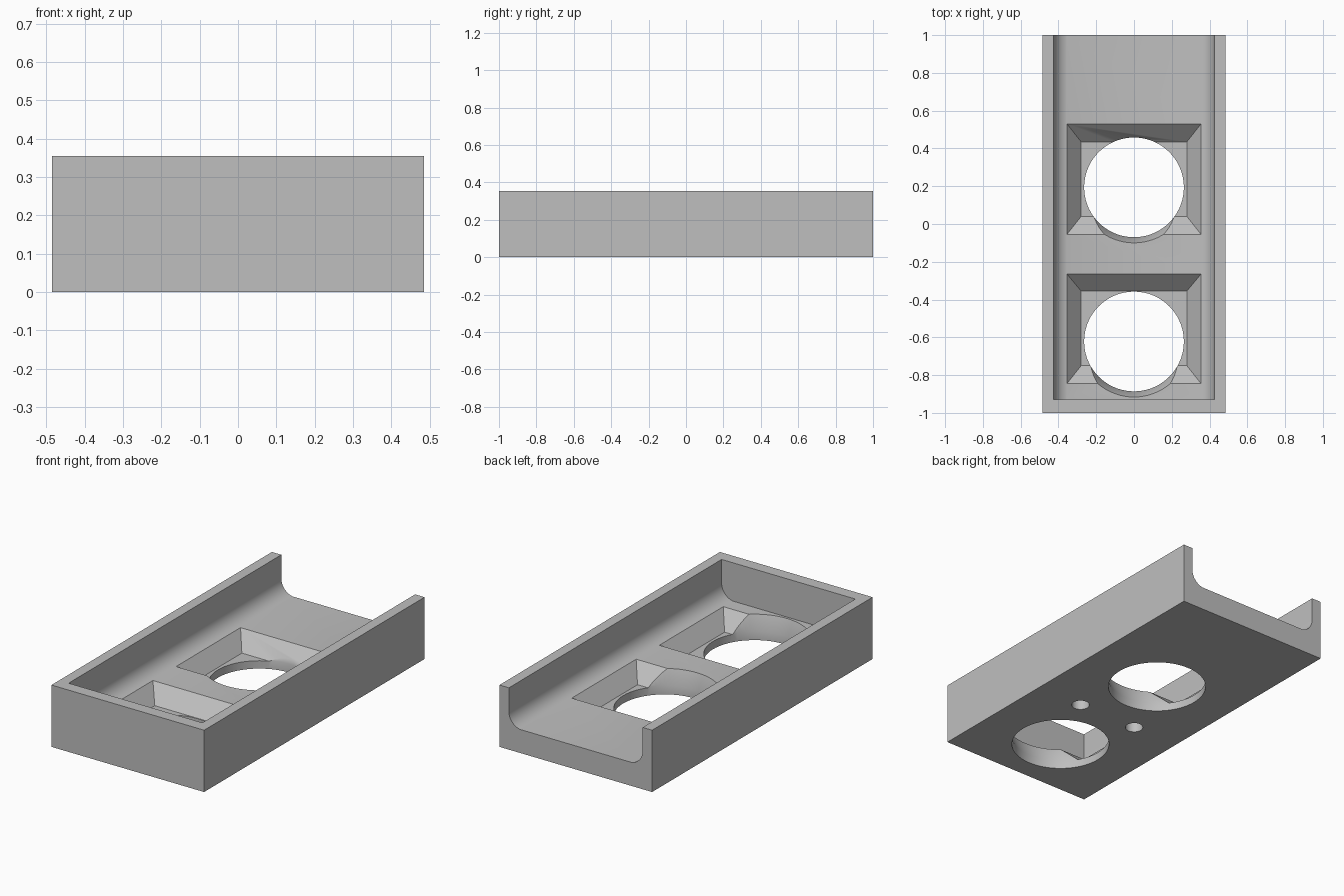
import bpy, bmesh, math

cube = bpy.data.objects.get("Cube")
if cube:
    bpy.data.objects.remove(cube, do_unlink=True)

HALF_W, HEIGHT = 0.485, 0.355
FLOOR, POCKET = 0.135, 0.045

grey = bpy.data.materials.new("plain grey")
grey.use_nodes = True
colour = (0.52, 0.52, 0.52, 1)
grey.diffuse_color = colour
grey.node_tree.nodes["Principled BSDF"].inputs["Base Color"].default_value = colour


def loft(name, rings):
    """Solid skinned through a list of equal-length rings, capped at both ends."""
    bm = bmesh.new()
    loops = [[bm.verts.new(p) for p in ring] for ring in rings]
    for a, b in zip(loops, loops[1:]):
        for i in range(len(a)):
            j = (i + 1) % len(a)
            bm.faces.new((a[i], a[j], b[j], b[i]))
    bm.faces.new(loops[0][::-1])
    bm.faces.new(loops[-1])
    bmesh.ops.recalc_face_normals(bm, faces=bm.faces)
    mesh = bpy.data.meshes.new(name)
    bm.to_mesh(mesh)
    bm.free()
    mesh.materials.append(grey)
    obj = bpy.data.objects.new(name, mesh)
    bpy.context.collection.objects.link(obj)
    return obj


def rect(x, y0, y1, z):
    return [(-x, y0, z), (x, y0, z), (x, y1, z), (-x, y1, z)]


def circle(cx, cy, r, z, n):
    return [(cx + r * math.cos(math.tau * i / n),
             cy + r * math.sin(math.tau * i / n), z) for i in range(n)]


# Solid block
tray = loft("tray", [rect(HALF_W, -1, 1, 0), rect(HALF_W, -1, 1, HEIGHT)])
cutters = []

# Channel with rounded lower corners, open at the back
radius, sweep, wall = 0.0865, math.radians(79), 0.425
side = [(wall, HEIGHT + 0.1)]
for i in range(13):
    a = sweep * i / 12
    side.append((wall - radius * (1 - math.cos(a)),
                 FLOOR + radius * (math.sin(sweep) - math.sin(a))))
profile = side + [(-x, z) for x, z in reversed(side)]
cutters.append(loft("channel_cutter",
                    [[(x, y, z) for x, z in profile] for y in (-0.93, 1.1)]))

# Two sloped pockets, each with a flared through hole
edge = side[-1][0]
for top0, low0, low1, top1, cy in ((-0.845, -0.75, -0.355, -0.265, -0.622),
                                   (-0.055, 0.04, 0.435, 0.53, 0.194)):
    cutters.append(loft("pocket_cutter", [rect(0.28, low0, low1, POCKET),
                                          rect(edge, top0, top1, FLOOR),
                                          rect(edge, top0, top1, FLOOR + 0.1)]))
    cutters.append(loft("hole_cutter", [circle(0, cy, r, z, 72) for r, z in (
        (0.264, -0.1), (0.264, 0.05), (0.294, FLOOR), (0.294, FLOOR + 0.15))]))

# Small blind holes in the underside
for x in (-0.19, 0.19):
    cutters.append(loft("pin_hole_cutter",
                        [circle(x, -0.226, 0.048, z, 32) for z in (-0.1, 0.11)]))

# Carve the block
bpy.context.view_layer.objects.active = tray
for cutter in cutters:
    mod = tray.modifiers.new("carve", "BOOLEAN")
    mod.operation = "DIFFERENCE"
    mod.solver = "EXACT"
    mod.object = cutter
    bpy.ops.object.modifier_apply(modifier=mod.name)
    bpy.data.objects.remove(cutter, do_unlink=True)

# Smooth curved walls, crisp edges
for obj in bpy.context.selected_objects:
    obj.select_set(False)
tray.select_set(True)
bpy.ops.object.shade_smooth_by_angle(angle=math.radians(30))
